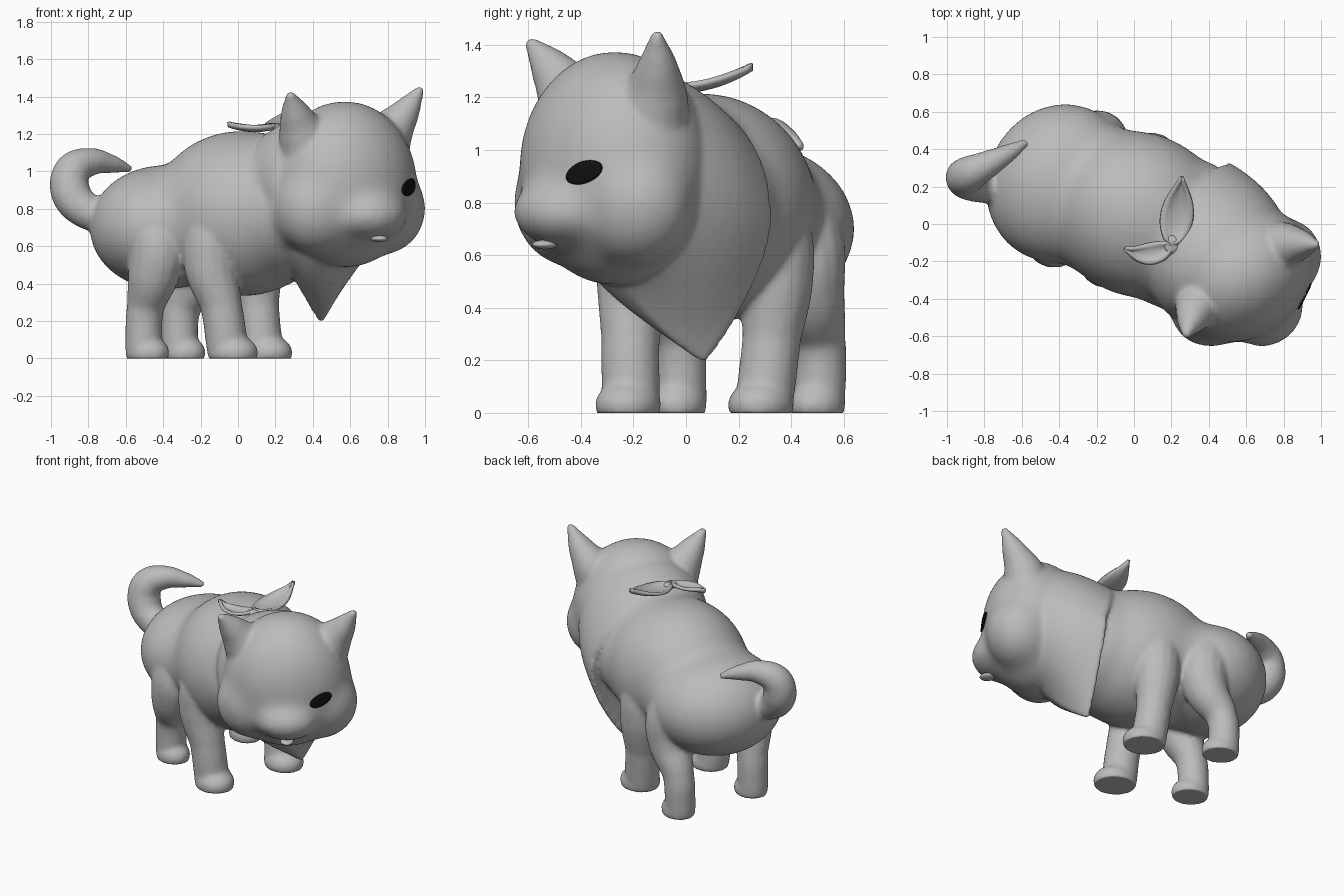
import bpy, bmesh, math
from mathutils import Matrix, Vector
from mathutils.bvhtree import BVHTree

if "Cube" in bpy.data.objects:
    bpy.data.objects.remove(bpy.data.objects["Cube"])

def material(name, c):
    m = bpy.data.materials.new(name)
    m.diffuse_color = (c, c, c, 1)
    m.use_nodes = True
    m.node_tree.nodes["Principled BSDF"].inputs["Base Color"].default_value = m.diffuse_color
    return m

GREY = material("soft grey", 0.5)
BLACK = material("eye black", 0.005)

def frame(fx, fy, ox, oy):
    # local x = forward, local y = left, local z = up
    n = math.hypot(fx, fy)
    fx, fy = fx / n, fy / n
    return Matrix(((fx, -fy, 0, ox), (fy, fx, 0, oy), (0, 0, 1, 0), (0, 0, 0, 1)))

BODY = frame(0.91, -0.41, 0.023, 0.051)
HEAD = frame(0.57, -0.82, 0.57, -0.27)
WORLD = Matrix.Identity(4)
parts = []

def ellipsoid(M, c, r):
    bpy.ops.mesh.primitive_uv_sphere_add(segments=40, ring_count=24, radius=1)
    o = bpy.context.object
    o.data.transform(M @ Matrix.Translation(c) @ Matrix.Diagonal((*r, 1)))
    parts.append(o)
    return o

def tube(M, pts):
    cu = bpy.data.curves.new("tube", 'CURVE')
    cu.dimensions = '3D'
    cu.bevel_depth = 1
    cu.bevel_resolution = 6
    cu.use_fill_caps = True
    s = cu.splines.new('BEZIER')
    s.bezier_points.add(len(pts) - 1)
    for b, p in zip(s.bezier_points, pts):
        b.co = M @ Vector(p[:3])
        b.radius = p[3]
        b.handle_left_type = b.handle_right_type = 'AUTO'
    o = bpy.data.objects.new("tube", cu)
    bpy.context.collection.objects.link(o)
    bpy.ops.object.select_all(action='DESELECT')
    o.select_set(True)
    bpy.context.view_layer.objects.active = o
    bpy.ops.object.convert(target='MESH')
    parts.append(bpy.context.object)

def fuse(voxel, iterations):
    # melt all collected parts into one soft skin
    bpy.ops.object.select_all(action='DESELECT')
    for o in parts:
        o.select_set(True)
    bpy.context.view_layer.objects.active = parts[0]
    bpy.ops.object.join()
    o = bpy.context.object
    m = o.modifiers.new("fuse", 'REMESH')
    m.mode = 'VOXEL'
    m.voxel_size = voxel
    bpy.ops.object.modifier_apply(modifier=m.name)
    m = o.modifiers.new("soften", 'SMOOTH')
    m.factor = 0.5
    m.iterations = iterations
    bpy.ops.object.modifier_apply(modifier=m.name)
    parts[:] = [o]
    return o

def finish(o, name, mat):
    o.name = name
    o.data.materials.clear()
    o.data.materials.append(mat)
    for p in o.data.polygons:
        p.use_smooth = True
    return o

def from_rows(name, rows, mat, closed, thick=0):
    me = bpy.data.meshes.new(name)
    bm = bmesh.new()
    vs = [[bm.verts.new(p) for p in row] for row in rows]
    n = len(rows[0])
    for a, b in zip(vs, vs[1:]):
        for i in range(n if closed else n - 1):
            j = (i + 1) % n
            bm.faces.new((a[i], a[j], b[j], b[i]))
    bmesh.ops.recalc_face_normals(bm, faces=bm.faces)
    bm.to_mesh(me)
    bm.free()
    o = bpy.data.objects.new(name, me)
    bpy.context.collection.objects.link(o)
    finish(o, name, mat)
    if thick:
        m = o.modifiers.new("thickness", 'SOLIDIFY')
        m.thickness = thick
        m.offset = 0
    return o

# torso: barrel, chest, waist, rump, neck
ellipsoid(BODY, (0.0, 0, 0.775), (0.50, 0.44, 0.445))
ellipsoid(BODY, (0.26, 0.0, 0.78), (0.30, 0.415, 0.37))
ellipsoid(BODY, (-0.25, -0.01, 0.735), (0.38, 0.40, 0.335))
ellipsoid(BODY, (-0.45, -0.02, 0.70), (0.395, 0.435, 0.335))
tube(WORLD, [(0.15, 0.0, 0.82, 0.36), (0.35, -0.12, 0.87, 0.38), (0.55, -0.25, 0.92, 0.36)])

# head, cheeks, muzzle
ellipsoid(HEAD, (0, 0, 0.93), (0.345, 0.41, 0.45))
ellipsoid(HEAD, (0.225, 0, 0.765), (0.205, 0.22, 0.14))
for s in (-1, 1):
    ellipsoid(HEAD, (0.05, s*0.205, 0.80), (0.225, 0.248, 0.25))
fuse(0.02, 45)

# legs and paws: the left legs stand slightly further back than the right ones
for s in (-1, 1):
    d = -0.02 * s
    tube(BODY, [(-0.06, s*0.20, 0.86, 0.14), (-0.055, s*0.28, 0.66, 0.155), (-0.05, s*0.295, 0.48, 0.143),
                (d - 0.015, s*0.285, 0.28, 0.112), (d + 0.015, s*0.27, 0.05, 0.112)])
    ellipsoid(BODY, (d + 0.045, s*0.268, 0.03), (0.138, 0.123, 0.095))
    w = 0.025 if s < 0 else 0
    tube(BODY, [(-0.42, s*(0.20 + w), 0.78, 0.18), (-0.36, s*(0.27 + w), 0.59, 0.165),
                (-0.38, s*(0.285 + w), 0.45, 0.14), (d - 0.46, s*0.285, 0.27, 0.10),
                (d - 0.475, s*0.28, 0.05, 0.098)])
    ellipsoid(BODY, (d - 0.45, s*0.28, 0.03), (0.12, 0.104, 0.09))

# curled tail
tube(WORLD, [(-0.66, 0.2, 0.76, 0.09), (-0.81, 0.21, 0.79, 0.098), (-0.895, 0.24, 0.89, 0.108),
             (-0.885, 0.265, 1.0, 0.1), (-0.79, 0.315, 1.05, 0.077), (-0.68, 0.375, 1.04, 0.052),
             (-0.57, 0.44, 1.01, 0.02)])

# ears
for s, z in ((-1, 1.42), (1, 1.45)):
    tube(HEAD, [(0.0, s*0.23, 1.10, 0.16), (0.015, s*0.29, 1.21, 0.127), (0.05, s*0.355, 1.31, 0.083),
                (0.105, s*0.43, z, 0.02)])

# neckerchief: closed loft from under the head to a pointed rim
RC = Vector((0.33, -0.05, 0.80))
SIDE, UP, DOWN = Vector((0.18, 0.37, 0)), Vector((-0.13, -0.02, 0.42)), Vector((0.12, 0.12, -0.615))
HC = Vector((0.56, -0.25, 0.92))
HSIDE = Vector((0.26, 0.26, 0))
n = 72
rim, inner = [], []
for i in range(n):
    a = 2 * math.pi * i / n
    c, s = math.cos(a), math.sin(a)
    if s >= 0:
        rim.append(RC + SIDE * c + UP * s)
    else:
        rim.append(RC + SIDE * c + DOWN * (0.45 * -s + 0.55 * (1 - abs(c)) ** 1.1))
    inner.append(HC + HSIDE * c + Vector((0, 0, 0.40 if s > 0 else 0.42)) * s)
rows = [[HC.lerp(p, 0.01) for p in inner]]
for k in range(9):
    t = k / 8
    mid = HC.lerp(RC, t)
    rows.append([p.lerp(q, t) + (p.lerp(q, t) - mid).normalized() * 0.035 * math.sin(math.pi * t)
                 for p, q in zip(inner, rim)])
back = Vector((-0.02, 0.011, 0))
rows += [[RC.lerp(p, 0.98) + back for p in rim], [RC.lerp(p, 0.86) for p in rim],
         [RC.lerp(p, 0.01) for p in rim]]
parts.append(from_rows("neckerchief", rows, GREY, True))

body = fuse(0.0135, 9)
for v in body.data.vertices:
    v.co.z = max(v.co.z, 0.0)
finish(body, "body_with_neckerchief", GREY)

# open eye: thin curved plate lying on the face
tree = BVHTree.FromPolygons([v.co.copy() for v in body.data.vertices],
                            [tuple(p.vertices) for p in body.data.polygons])
E, N = Vector((0.89, -0.375, 0.915)), Vector((0.88, -0.48, 0)).normalized()
T = Vector((0.48, 0.88, 0.22))
rows = []
for k in range(5):
    r = max(k / 4, 0.01)
    row = []
    for i in range(32):
        a = 2 * math.pi * i / 32
        p = E + T * (0.076 * r * math.cos(a)) + Vector((0, 0, 0.043 * r * math.sin(a)))
        hit = tree.ray_cast(p + N * 0.5, -N)[0]
        row.append((hit or p) + N * 0.006)
    rows.append(row)
from_rows("eye", rows, BLACK, True, 0.006)

# tongue
finish(ellipsoid(HEAD, (0.325, 0, 0.64), (0.05, 0.042, 0.018)), "tongue", GREY)

# knot and two leaf-shaped ends
K = Vector((0.20, -0.11, 1.235))
finish(ellipsoid(WORLD, K, (0.04, 0.05, 0.02)), "knot", GREY)

def leaf(name, mid, tip, width):
    rows = []
    for k in range(17):
        t = k / 16
        p = K * (1 - t) ** 2 + mid * 2 * t * (1 - t) + tip * t * t
        d = (mid - K) * (1 - t) + (tip - mid) * t
        side = Vector((-d.y, d.x, 0)).normalized()
        w = width * (0.12 + math.sin(math.pi * t ** 0.8) ** 0.8 * 0.9) * (1 - 0.8 * t ** 6)
        rows.append([p + side * (w * j / 3) + Vector((0, 0, 0.02 * (j / 3) ** 2)) for j in range(-3, 4)])
    from_rows(name, rows, GREY, False, 0.02)

leaf("kerchief_end_long", Vector((0.24, 0.07, 1.20)), Vector((0.255, 0.25, 1.31)), 0.085)
leaf("kerchief_end_short", Vector((0.08, -0.20, 1.20)), Vector((-0.05, -0.13, 1.245)), 0.055)
